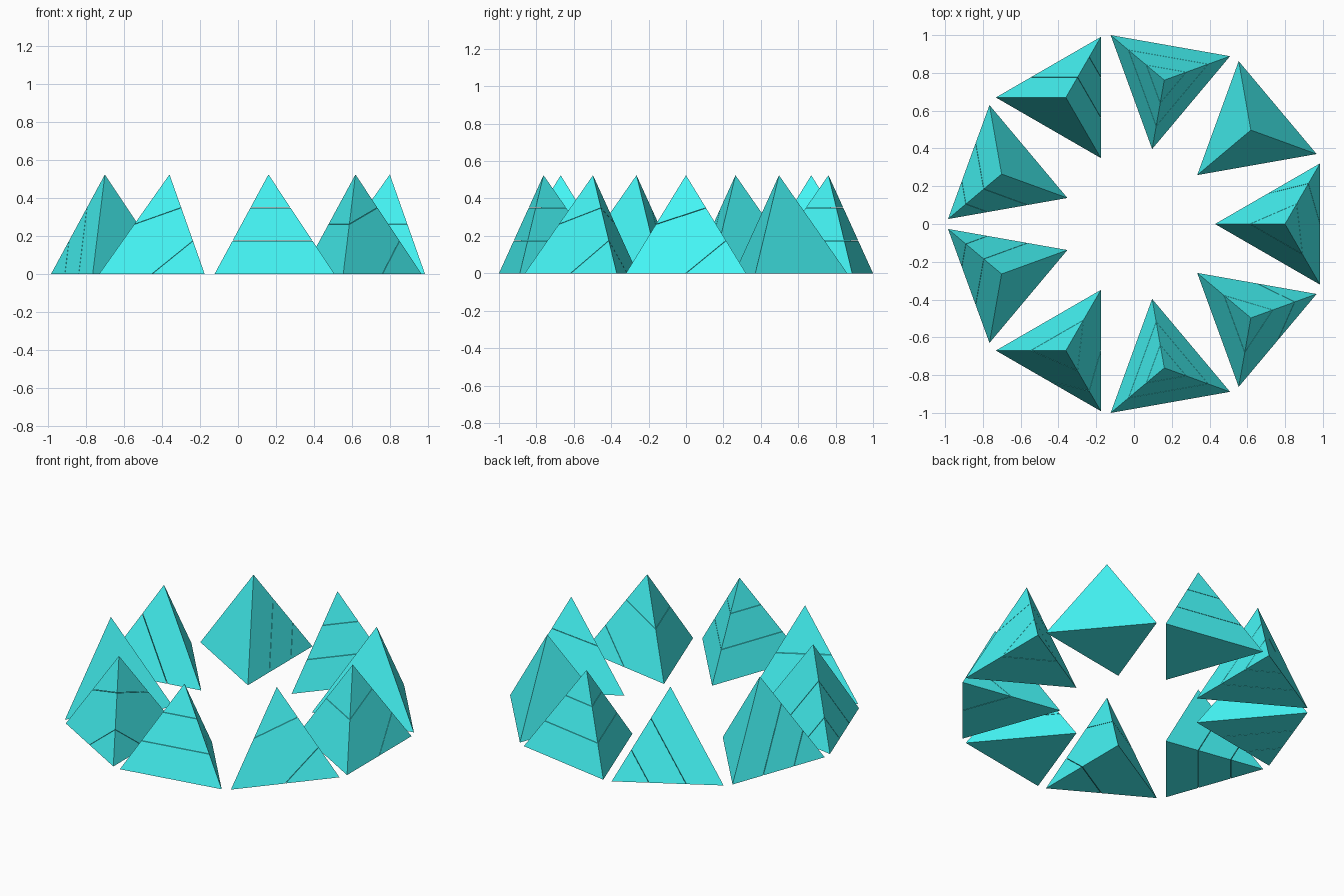
import bpy, bmesh
from math import cos, sin, radians, sqrt
from mathutils import Vector

if "Cube" in bpy.data.objects:
    bpy.data.objects.remove(bpy.data.objects["Cube"])

EDGE, RING, SHIFT, GAP = 0.642, 0.7735, 0.026, 0.0025
INR = EDGE / (2 * sqrt(3))

teal = bpy.data.materials.new("teal")
teal.diffuse_color = (0.06, 0.94, 0.94, 1)
teal.use_nodes = True
teal.node_tree.nodes["Principled BSDF"].inputs["Base Color"].default_value = teal.diffuse_color


def corners(deg):
    """Apex A, inner I, outer counter-clockwise P, outer clockwise Q."""
    a = radians(deg)
    r, t = Vector((cos(a), sin(a), 0)), Vector((-sin(a), cos(a), 0))
    c = r * RING + Vector((SHIFT, 0, 0))
    return {"A": c + Vector((0, 0, EDGE * sqrt(2 / 3))), "I": c - r * 2 * INR,
            "P": c + r * INR + t * EDGE / 2, "Q": c + r * INR - t * EDGE / 2}


def cut_plane(v, tip, fr):
    """Plane cutting off one corner at the given fractions along its edges."""
    pts = [v[tip].lerp(v[k], f) for k, f in fr.items()]
    n = (pts[1] - pts[0]).cross(pts[2] - pts[0]).normalized()
    return pts[0], n if n.dot(v[tip] - pts[0]) > 0 else -n


def keep_side(bm, co, no):
    """Keep the part behind the plane, less half a seam, and cap it."""
    geom = bm.verts[:] + bm.edges[:] + bm.faces[:]
    bmesh.ops.bisect_plane(bm, geom=geom, dist=1e-6, plane_co=co - no * GAP / 2,
                           plane_no=no, clear_outer=True)
    rim = [e for e in bm.edges if e.is_boundary]
    if rim:
        bmesh.ops.holes_fill(bm, edges=rim, sides=0)


def pyramid(name, deg, cuts):
    v = corners(deg)
    solid = bmesh.new()
    vs = [solid.verts.new(v[k]) for k in "AIPQ"]
    for f in ((0, 1, 2), (0, 2, 3), (0, 3, 1), (1, 2, 3)):
        solid.faces.new([vs[i] for i in f])
    cells = [solid]
    for tip, fr in cuts:
        co, no = cut_plane(v, tip, fr)
        split = []
        for cell in cells:
            for s in (1, -1):
                part = cell.copy()
                keep_side(part, co, no * s)
                if part.faces:
                    split.append(part)
                else:
                    part.free()
            cell.free()
        cells = split
    # join the separated pieces into one object
    mesh = bpy.data.meshes.new(name)
    out = bmesh.new()
    for cell in cells:
        tmp = bpy.data.meshes.new("tmp")
        cell.to_mesh(tmp)
        out.from_mesh(tmp)
        bpy.data.meshes.remove(tmp)
        cell.free()
    bmesh.ops.recalc_face_normals(out, faces=out.faces[:])
    out.to_mesh(mesh)
    out.free()
    mesh.materials.append(teal)
    bpy.context.collection.objects.link(bpy.data.objects.new(name, mesh))


def thirds(tip):
    return [(tip, {k: f for k in "AIPQ" if k != tip}) for f in (1 / 3, 2 / 3)]


# two skewed corner cuts sharing the apex-to-outer edge
skew = [("A", {"P": 1 / 3, "Q": 1 / 2, "I": 1 / 2}),
        ("P", {"A": 1 / 3, "Q": 1 / 2, "I": 1 / 2})]

# seam pattern of each pyramid, going round the ring
patterns = [skew, [], thirds("A"), thirds("Q"), thirds("P"),
            thirds("Q"), skew, thirds("A"), skew]
for i, cuts in enumerate(patterns):
    pyramid(f"pyramid_{i + 1}", 40 * i, cuts)
